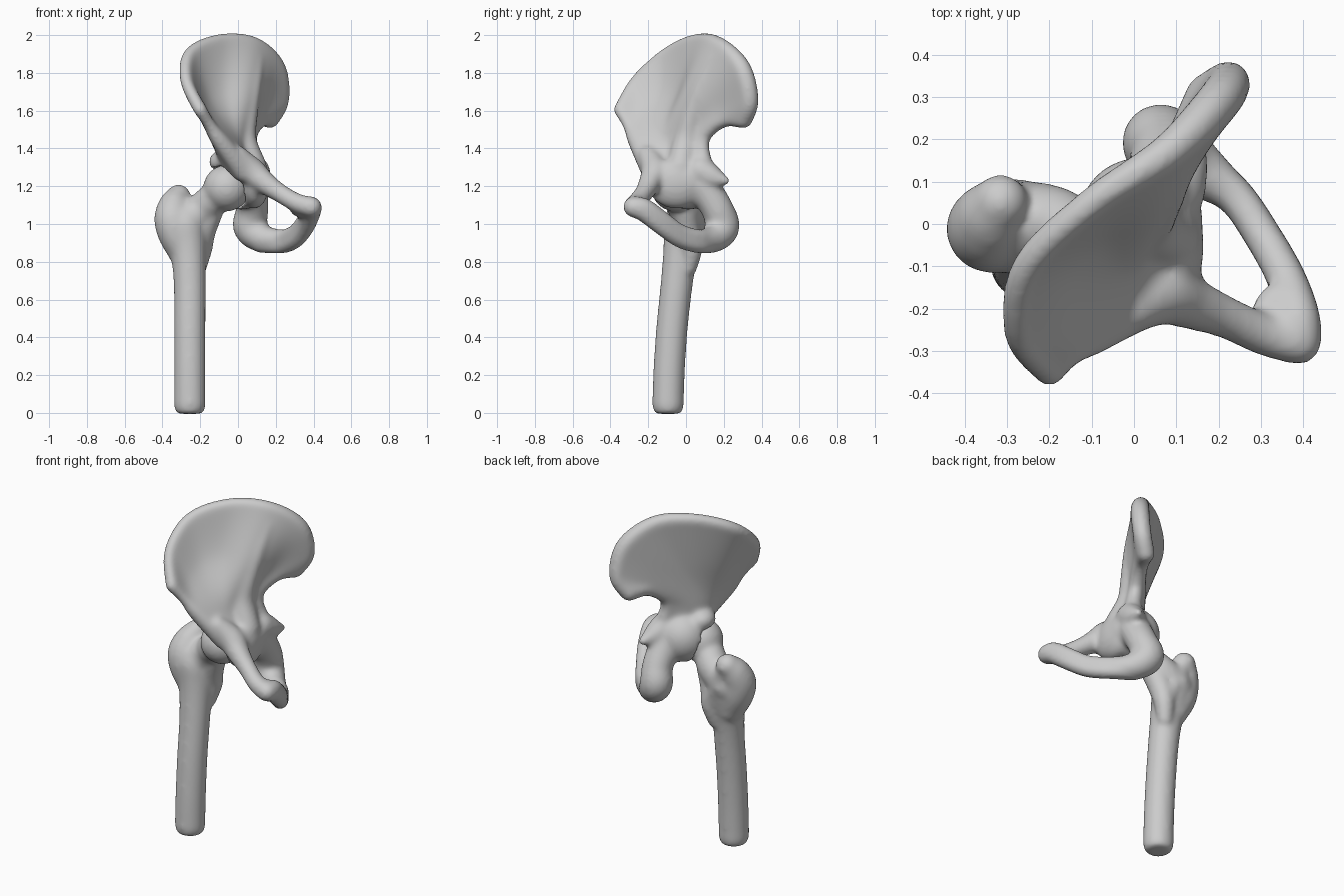
import bpy, bmesh
from math import sin, cos, pi, exp
from mathutils import Vector, Matrix

if "Cube" in bpy.data.objects:
    bpy.data.objects.remove(bpy.data.objects["Cube"])


def spline(pts, t):
    """Smooth curve through (x, y, z, radius) points."""
    n = len(pts) - 1
    s = max(0.0, min(1.0, t)) * n
    i = min(int(s), n - 1)
    f = s - i
    a, b, c, d = [Vector(pts[max(0, min(n, i + k))]) for k in (-1, 0, 1, 2)]
    return 0.5 * (2 * b + (c - a) * f + (2 * a - 5 * b + 4 * c - d) * f ** 2
                  + (3 * b - a - 3 * c + d) * f ** 3)


def blob(bm, centre, radii):
    m = Matrix.Translation(centre) @ Matrix.Diagonal(Vector(radii)).to_4x4()
    bmesh.ops.create_icosphere(bm, subdivisions=4, radius=1, matrix=m)


def loft(bm, pts, steps=48, sides=24, round_ends=True):
    """Round tube of varying radius along a smooth path."""
    rings, prev, q = [], None, None
    for k in range(steps + 1):
        t = k / steps
        p = spline(pts, t)
        tan = (spline(pts, t + 0.005) - spline(pts, t - 0.005)).to_3d().normalized()
        q = prev.rotation_difference(tan) @ q if prev else tan.to_track_quat('Z', 'Y')
        prev = tan
        rings.append([bm.verts.new(p.to_3d() + q @ Vector(
            (p.w * cos(2 * pi * j / sides), p.w * sin(2 * pi * j / sides), 0)))
            for j in range(sides)])
    for r0, r1 in zip(rings, rings[1:]):
        for j in range(sides):
            l = (j + 1) % sides
            bm.faces.new((r0[j], r0[l], r1[l], r1[j]))
    bm.faces.new(rings[0][::-1])
    bm.faces.new(rings[-1])
    if round_ends:
        for e in (pts[0], pts[-1]):
            blob(bm, e[:3], (e[3],) * 3)


def sheet(bm, surface, nu=56, nv=32):
    """Closed plate of varying thickness; surface(u, v) gives (x, y, z, radius)."""
    sides = ([], [])
    e = 0.01
    for i in range(nu + 1):
        for s in sides:
            s.append([])
        for j in range(nv + 1):
            u, v = i / nu, j / nv
            p = surface(u, v)
            du = (surface(min(1, u + e), v) - surface(max(0, u - e), v)).to_3d()
            dv = (surface(u, min(1, v + e)) - surface(u, max(0, v - e))).to_3d()
            n = du.cross(dv).normalized() * p.w
            sides[0][i].append(bm.verts.new(p.to_3d() + n))
            sides[1][i].append(bm.verts.new(p.to_3d() - n))
    for s in sides:
        for i in range(nu):
            for j in range(nv):
                bm.faces.new((s[i][j], s[i + 1][j], s[i + 1][j + 1], s[i][j + 1]))
    a, b = sides
    rim = ([(i, 0) for i in range(nu)] + [(nu, j) for j in range(nv)]
           + [(i, nv) for i in range(nu, 0, -1)] + [(0, j) for j in range(nv, 0, -1)])
    for (i, j), (k, l) in zip(rim, rim[1:] + rim[:1]):
        bm.faces.new((a[i][j], a[k][l], b[k][l], b[i][j]))


def sculpt(name, bm, voxel=0.0105, smooth=8, cutter=None):
    """Fuse the overlapping pieces into one smooth bone."""
    bmesh.ops.recalc_face_normals(bm, faces=bm.faces)
    me = bpy.data.meshes.new(name)
    bm.to_mesh(me)
    bm.free()
    ob = bpy.data.objects.new(name, me)
    bpy.context.scene.collection.objects.link(ob)

    def remesh():
        m = ob.modifiers.new("fuse", 'REMESH')
        m.mode = 'VOXEL'
        m.voxel_size = voxel

    def relax(n):
        m = ob.modifiers.new("relax", 'SMOOTH')
        m.factor, m.iterations = 0.5, n

    remesh()
    relax(smooth)
    if cutter:
        m = ob.modifiers.new("socket", 'BOOLEAN')
        m.operation, m.solver, m.object = 'DIFFERENCE', 'EXACT', cutter
        remesh()
        relax(5)
    bpy.context.view_layer.update()
    dg = bpy.context.evaluated_depsgraph_get()
    baked = bpy.data.meshes.new_from_object(ob.evaluated_get(dg))
    ob.modifiers.clear()
    ob.data = baked
    baked.polygons.foreach_set("use_smooth", [True] * len(baked.polygons))
    return ob


HEAD = Vector((-0.06, -0.06, 1.19))

# Thigh bone: shaft, neck, head
bm = bmesh.new()
loft(bm, [(-.255, -.095, -.005, .068), (-.255, -.095, .03, .083), (-.255, -.094, .1, .084),
          (-.255, -.088, .25, .084), (-.255, -.074, .45, .084), (-.255, -.053, .65, .085),
          (-.26, -.035, .8, .09), (-.268, -.02, .9, .1), (-.28, -.01, 1.0, .107),
          (-.29, 0, 1.07, .085)], steps=70, round_ends=False)
loft(bm, [(*HEAD, .088), (-.13, -.035, 1.133, .088), (-.195, 0, 1.072, .092),
          (-.28, 0, 1.01, .107)])
blob(bm, HEAD, (.124, .124, .124))
# Outer knob, inner ridge and small knob
loft(bm, [(-.29, -.015, .86, .085), (-.325, -.015, .95, .1), (-.344, -.01, 1.03, .1),
          (-.335, .02, 1.1, .086), (-.315, .052, 1.145, .066)])
loft(bm, [(-.3, .06, 1.12, .045), (-.25, .05, 1.0, .05), (-.2, .04, .88, .045)])
loft(bm, [(-.15, -.01, 1.06, .07), (-.185, .01, .96, .068), (-.192, .03, .87, .058),
          (-.21, .015, .77, .045)])
sculpt("thigh_bone", bm, smooth=24)

# Socket cutter: opens outward, forward and down
bm = bmesh.new()
out = Vector((-.75, -.59, -.32)) * .35
loft(bm, [(*HEAD, .127), (*(HEAD + out), .14)])
cutter = sculpt("socket_cutter", bm, voxel=0.012, smooth=1)
cutter.hide_render = True

# Hip bone: wing
crest = [(-.2, -.35, 1.605, .036), (-.274, -.26, 1.76, .034), (-.252, -.1, 1.9, .037),
         (-.1, .05, 1.97, .037), (.08, .17, 1.95, .044), (.2, .29, 1.83, .052),
         (.223, .336, 1.66, .05), (.17, .305, 1.555, .05)]
waist = [(-.095, -.265, 1.44, .045), (-.045, -.08, 1.42, .07), (.06, .085, 1.45, .042)]
base = [(.03, -.18, 1.28, .06), (.04, -.03, 1.26, .08), (.1, .1, 1.28, .05)]


def wing(u, v):
    c, w, b = spline(crest, u), spline(waist, u), spline(base, u)
    hump = exp(-((u - .58) / .13) ** 2)
    mid = c.lerp(w, .5) + Vector((-.6, .7, 0, 0)) * (.03 * sin(pi * u) - .035 * hump)
    mid.z += .05 * u ** 5
    mid.w = .03 + .03 * hump + .014 * u * u
    return spline([c, mid, w, b], v)


bm = bmesh.new()
sheet(bm, wing)
loft(bm, crest, steps=70)
for u in (0, 1):
    loft(bm, [tuple(wing(u, k / 8)) for k in range(9)])
# Thick pillar ahead of the sacral joint face, running down to the brim
loft(bm, [(.1, .15, 1.87, .04), (.075, .08, 1.72, .05), (.045, .03, 1.57, .06),
          (.03, -.0, 1.44, .07), (.08, -.03, 1.3, .075)])

# Socket body with its upper rim and inner wall
blob(bm, (.015, .01, 1.225), (.148, .148, .15))
blob(bm, (-.085, -.04, 1.33), (.07, .08, .06))
blob(bm, (.085, -.05, 1.215), (.08, .155, .135))
# Upper pubic branch and pubic body
loft(bm, [(.0, -.2, 1.36, .055), (.07, -.165, 1.28, .075), (.14, -.19, 1.22, .062),
          (.22, -.222, 1.165, .051), (.31, -.262, 1.113, .051), (.388, -.278, 1.09, .056)])
blob(bm, (.335, -.215, 1.075), (.06, .075, .04))
# Seat bone and lower branch, closing the loop at the pubic joint
loft(bm, [(.07, .09, 1.2, .09), (.075, .165, 1.08, .086), (.065, .192, .985, .092),
          (.13, .145, .925, .076), (.23, .075, .92, .045)], steps=60)
for dz in (-.024, .016):
    loft(bm, [(.12, .14, .925 + dz, .055), (.23, .075, .912 + dz, .046),
              (.305, -.03, .94 + dz, .045), (.36, -.13, 1.01 + dz, .047),
              (.386, -.22, 1.075 + dz * .5, .054), (.388, -.278, 1.09, .056)], steps=60)
# Rear spine
loft(bm, [(.09, .08, 1.28, .08), (.12, .15, 1.245, .06), (.145, .212, 1.228, .025)])
sculpt("hip_bone", bm, smooth=16, cutter=cutter)
bpy.data.objects.remove(cutter)
